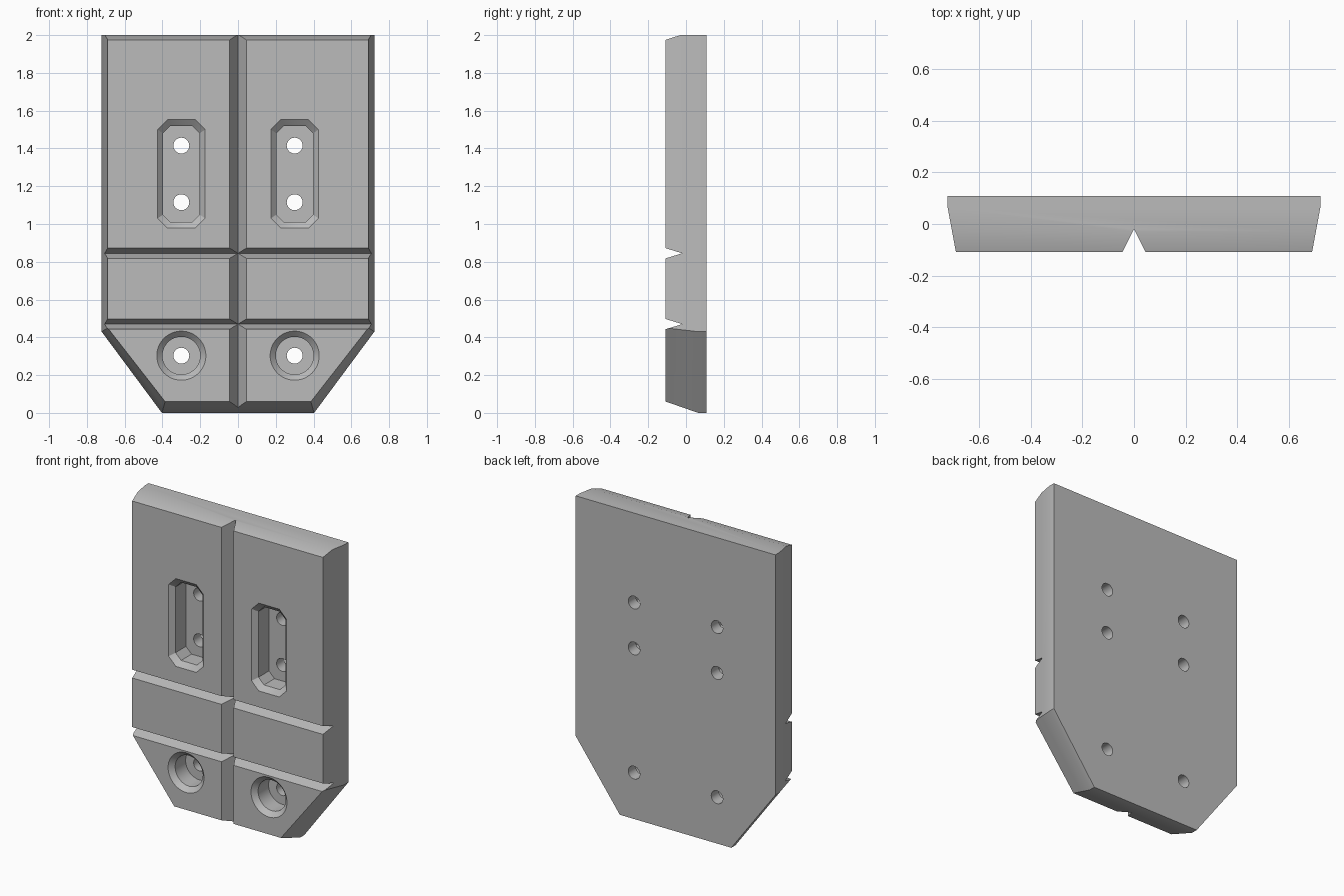
import bpy, bmesh, math

cube = bpy.data.objects.get("Cube")
if cube:
    bpy.data.objects.remove(cube, do_unlink=True)

grey = bpy.data.materials.new("plain grey")
grey.use_nodes = True
grey.diffuse_color = (0.5, 0.5, 0.5, 1)
grey.node_tree.nodes["Principled BSDF"].inputs["Base Color"].default_value = grey.diffuse_color

FRONT, FLOOR, BACK = -0.108, 0.03, 0.108


def loft(name, rings):
    """Closed solid through matching rings of 3D points."""
    bm = bmesh.new()
    loops = [[bm.verts.new(p) for p in ring] for ring in rings]
    bm.faces.new(loops[0])
    bm.faces.new(loops[-1])
    n = len(loops[0])
    for a, b in zip(loops, loops[1:]):
        for i in range(n):
            j = (i + 1) % n
            bm.faces.new((a[i], a[j], b[j], b[i]))
    bmesh.ops.recalc_face_normals(bm, faces=bm.faces)
    mesh = bpy.data.meshes.new(name)
    bm.to_mesh(mesh)
    bm.free()
    obj = bpy.data.objects.new(name, mesh)
    bpy.context.collection.objects.link(obj)
    mesh.materials.append(grey)
    return obj


def plate_ring(y, taper, drop):
    """Plate outline; taper runs from 0 (full size) to 1 (front face)."""
    half = [(0.403 - 0.017 * taper, 0.06 * taper),
            (0.722 - 0.032 * taper, 0.43 + 0.02 * taper),
            (0.722 - 0.032 * taper, 2 - drop)]
    return [(x, y, z) for x, z in half] + [(-x, y, z) for x, z in reversed(half)]


def circle(x, z, r, n=48):
    return [(x + r * math.cos(i * math.tau / n), z + r * math.sin(i * math.tau / n))
            for i in range(n)]


def octagon(x, z, w, h, c):
    quarter = [(w, h - c), (w - c, h)]
    right = [(w, c - h)] + quarter + [(c - w, h)]
    left = [(-w, h - c), (-w, c - h), (c - w, -h), (w - c, -h)]
    return [(x + px, z + pz) for px, pz in right + left]


def at(y, outline):
    return [(x, y, z) for x, z in outline]


def cut(target, cutter):
    """Subtract a cutter from the plate, then discard it."""
    mod = target.modifiers.new("cut", 'BOOLEAN')
    mod.operation, mod.solver, mod.object = 'DIFFERENCE', 'EXACT', cutter
    bpy.context.view_layer.objects.active = target
    bpy.ops.object.modifier_apply(modifier=mod.name)
    bpy.data.objects.remove(cutter, do_unlink=True)


def recess(name, outer, inner):
    """Recess with a chamfered rim and straight walls."""
    return loft(name, [at(FRONT - 0.05, outer), at(FRONT, outer),
                       at(FRONT + 0.03, inner), at(FLOOR, inner)])


# Tapered plate with a sloped top edge
plate = loft("plate", [plate_ring(BACK, 0, 0), plate_ring(0.065, 0, 0),
                       plate_ring(-0.03, 0.55, 0), plate_ring(FRONT, 1, 0.025)])

# V grooves: the profile widens beyond the front face
APEX, OUT = -0.02, 2 * FRONT + 0.02


def groove_half(w):
    return w * 2


def v_profile(w):
    return [(0, APEX), (groove_half(w), OUT), (-groove_half(w), OUT)]


for z in (0.845, 0.47):
    cut(plate, loft("cross_groove", [[(x, y, z + d) for d, y in v_profile(0.027)]
                                     for x in (-1, 1)]))
cut(plate, loft("centre_groove", [[(d, y, z) for d, y in v_profile(0.044)]
                                  for z in (-0.2, 2.2)]))

# Slotted pockets, round recesses and through holes on both sides
for x in (-0.3, 0.3):
    cut(plate, recess("pocket", octagon(x, 1.265, 0.126, 0.287, 0.052),
                      octagon(x, 1.265, 0.097, 0.255, 0.04)))
    cut(plate, recess("round_recess", circle(x, 0.303, 0.13), circle(x, 0.303, 0.1)))
    for z in (1.415, 1.115, 0.303):
        hole = circle(x, z, 0.042, 32)
        cut(plate, loft("hole", [at(-0.3, hole), at(0.3, hole)]))

# Smooth rounds, crisp edges
bpy.ops.object.select_all(action='DESELECT')
plate.select_set(True)
bpy.context.view_layer.objects.active = plate
bpy.ops.object.shade_smooth_by_angle(angle=math.radians(30))
